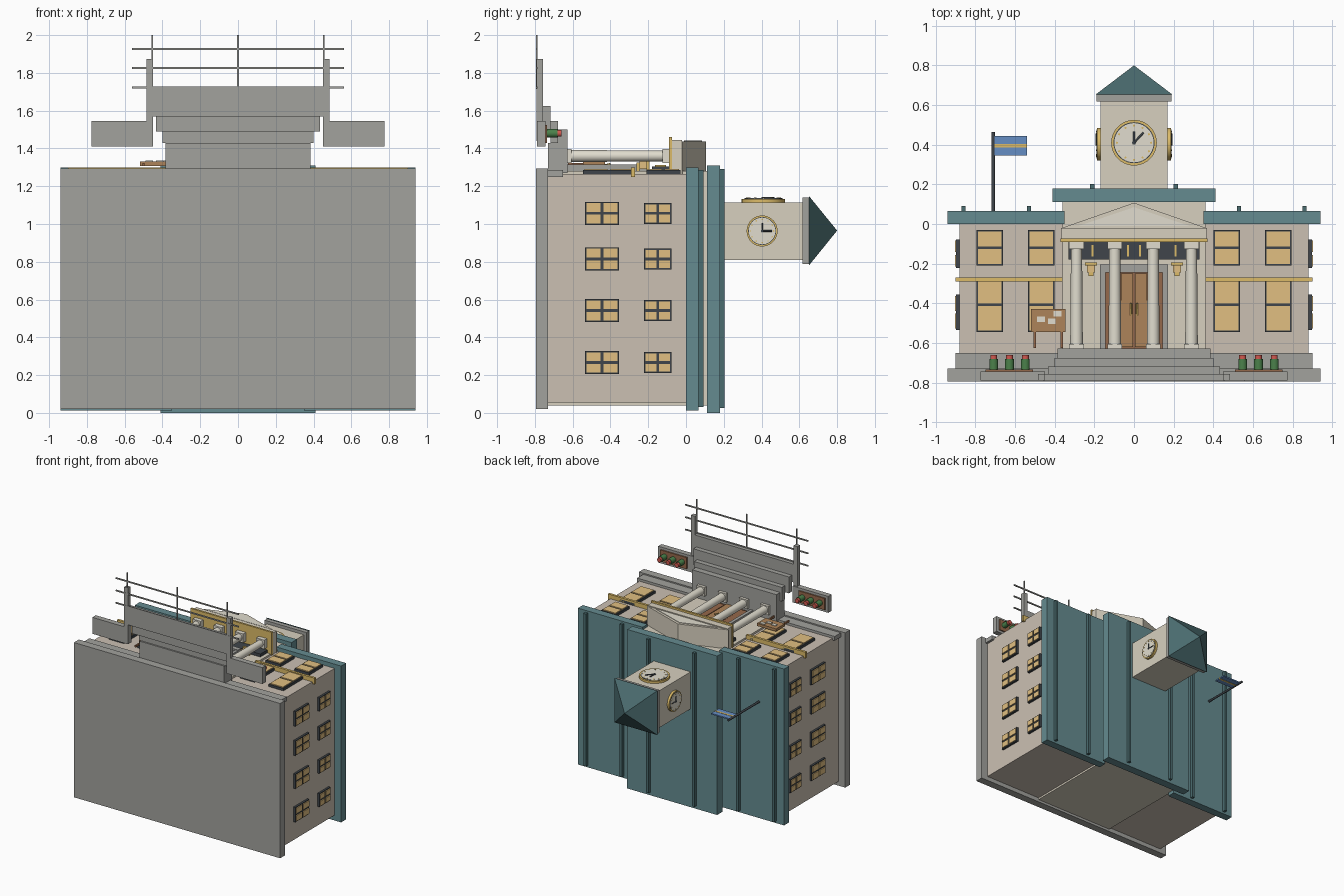
import bpy, bmesh, math
from mathutils import Matrix, Vector

if "Cube" in bpy.data.objects:
    bpy.data.objects.remove(bpy.data.objects["Cube"])

def mat(name, r, g, b):
    m = bpy.data.materials.new(name)
    m.diffuse_color = (r, g, b, 1)
    m.use_nodes = True
    m.node_tree.nodes["Principled BSDF"].inputs["Base Color"].default_value = m.diffuse_color
    return m

WALL = mat("wall", .60, .53, .45)
CREAM = mat("cream", .68, .63, .52)
STONE = mat("stone", .36, .36, .34)
TEAL = mat("teal", .13, .26, .28)
DARKTEAL = mat("dark_teal", .07, .15, .16)
GOLD = mat("gold", .72, .50, .14)
GLASS = mat("glass", .75, .52, .22)
DARK = mat("dark", .05, .06, .07)
BROWN = mat("brown", .30, .14, .07)
TAN = mat("tan", .42, .23, .10)
GREEN = mat("green", .07, .22, .07)
RED = mat("red", .65, .10, .08)
BLUE = mat("blue", .13, .27, .55)
PALE = mat("pale", .75, .72, .62)

def finish(name, bm, m):
    bmesh.ops.recalc_face_normals(bm, faces=bm.faces)
    me = bpy.data.meshes.new(name)
    bm.to_mesh(me)
    bm.free()
    me.materials.append(m)
    ob = bpy.data.objects.new(name, me)
    bpy.context.collection.objects.link(ob)
    return ob

def box(name, x, y, z, m, mirror=False, rot=None):
    bm = bmesh.new()
    for s in ((1, -1) if mirror else (1,)):
        c = Vector((s * (x[0] + x[1]) / 2, sum(y) / 2, sum(z) / 2))
        size = (x[1] - x[0], y[1] - y[0], z[1] - z[0])
        M = Matrix.Translation(c) @ (rot or Matrix()) @ Matrix.Diagonal((*size, 1))
        bmesh.ops.create_cube(bm, size=1, matrix=M)
    return finish(name, bm, m)

def cyl(name, a, b, r, m, r2=None, seg=32):
    a, b = Vector(a), Vector(b)
    d = b - a
    M = Matrix.Translation((a + b) / 2) @ d.to_track_quat('Z', 'Y').to_matrix().to_4x4()
    bm = bmesh.new()
    bmesh.ops.create_cone(bm, cap_ends=True, segments=seg, radius1=r,
                          radius2=r if r2 is None else r2, depth=d.length, matrix=M)
    for f in bm.faces:
        f.smooth = len(f.verts) == 4
    for e in bm.edges:
        e.smooth = all(len(f.verts) == 4 for f in e.link_faces)
    return finish(name, bm, m)

def hull(name, pts, m):
    bm = bmesh.new()
    bmesh.ops.convex_hull(bm, input=[bm.verts.new(p) for p in pts])
    return finish(name, bm, m)

# Building body; the whole building lies on its back, so its height runs along y
box("foundation_slab", (-.94, .94), (-.794, -.73), (.02, 1.295), STONE)
box("wing_walls", (.3, .88), (-.73, .005), (.055, 1.265), WALL, True)
box("centre_wall", (-.36, .36), (-.73, .112), (.04, 1.28), CREAM)
box("base_course", (.36, .90), (-.73, -.65), (1.25, 1.285), STONE, True)
box("string_course", (.36, .90), (-.29, -.27), (1.25, 1.30), GOLD, True)

# Roofs and their seams
box("wing_roof", (.35, .94), (0, .065), (.012, 1.30), TEAL, True)
box("centre_roof", (-.41, .41), (.11, .18), (0, 1.31), TEAL)
for x in (.53, .86):
    box("wing_roof_seam", (x - .011, x + .011), (.06, .092), (.03, 1.285), DARKTEAL, True)
box("centre_roof_seam", (.199, .221), (.175, .203), (.025, 1.29), DARKTEAL, True)

# Front windows
def front_window(x0, x1, y0, y1):
    box("front_window_frame", (x0, x1), (y0, y1), (1.25, 1.285), DARK, True)
    mid, t = (y0 + y1) / 2, .009
    for a, b in ((y0, mid), (mid, y1)):
        box("front_window_pane", (x0 + t, x1 - t), (a + t * .8, b - t * .8), (1.27, 1.292), GLASS, True)

for x0, x1 in ((.40, .535), (.66, .795)):
    front_window(x0, x1, -.545, -.27)
    front_window(x0, x1, -.21, -.03)

# Side windows, four rows of two
for zc in (1.056, .815, .542, .267):
    for y0, y1, h in ((-.535, -.355, .061), (-.222, -.077, .055)):
        box("side_window_frame", (.87, .897), (y0, y1), (zc - h, zc + h), DARK, True)
        ym, t = (y0 + y1) / 2, .007
        for a, b in ((y0, ym), (ym, y1)):
            for c, d in ((zc - h, zc), (zc, zc + h)):
                box("side_window_pane", (.88, .904), (a + t, b - t), (c + t, d - t), GLASS, True)

# Portico: columns, entablature, pediment
for x in (-.29, -.097, .097, .29):
    cyl("column", (x, -.61, 1.36), (x, -.12, 1.36), .032, PALE, .028)
    box("column_base", (x - .037, x + .037), (-.63, -.605), (1.323, 1.397), PALE)
    box("column_capital", (x - .037, x + .037), (-.125, -.085), (1.323, 1.397), PALE)
box("entablature", (-.365, .365), (-.085, -.02), (1.27, 1.445), CREAM)
box("entablature_trim", (-.37, .37), (-.09, -.074), (1.27, 1.46), GOLD)
hull("pediment", [(x, y, z) for z in (1.26, 1.437) for x, y in ((-.37, -.022), (.37, -.022), (0, .107))], CREAM)
hull("pediment_panel", [(x, y, z) for z in (1.43, 1.441) for x, y in ((-.28, -.01), (.28, -.01), (0, .085))], PALE)
box("transom", (-.33, .33), (-.18, -.088), (1.26, 1.305), DARK)
for x in (.03, .21):
    box("transom_bar", (x - .005, x + .005), (-.165, -.105), (1.29, 1.312), GOLD, True)

# Entrance doors and lanterns
box("door_surround", (.145, .172), (-.63, -.21), (1.26, 1.315), STONE, True)
box("door_lintel", (-.172, .172), (-.245, -.205), (1.26, 1.32), STONE)
box("door_back", (-.146, .146), (-.63, -.24), (1.26, 1.295), BROWN)
box("door_leaf", (.006, .065), (-.62, -.25), (1.28, 1.307), TAN, True)
box("door_side_panel", (.075, .135), (-.61, -.26), (1.28, 1.302), BROWN, True)
for s in (-1, 1):
    cyl("door_handle", (s * .016, -.46, 1.305), (s * .016, -.40, 1.318), .005, GOLD, seg=8)
box("lantern_cap", (.187, .247), (-.21, -.193), (1.26, 1.34), GOLD, True)
box("lantern_glass", (.197, .237), (-.245, -.21), (1.29, 1.33), GLASS, True)
box("lantern_foot", (.205, .229), (-.262, -.245), (1.27, 1.325), GOLD, True)

# Steps, side cheeks and paving joints
box("landing", (-.385, .385), (-.73, -.628), (1.27, 1.43), STONE)
box("step_top", (-.385, .385), (-.677, -.628), (1.27, 1.50), STONE)
box("step_upper", (-.40, .40), (-.718, -.677), (1.43, 1.545), STONE)
box("step_lower", (-.435, .435), (-.757, -.718), (1.49, 1.625), STONE)
box("step_bottom", (-.485, .485), (-.79, -.757), (1.57, 1.72), STONE)
box("path_kerb", (.45, .485), (-.792, -.757), (1.44, 1.873), STONE, True)
for z in (1.723, 1.825, 1.927):
    box("paving_joint_across", (-.56, .56), (-.795, -.786), (z - .005, z + .005), STONE)
for x in (-.455, 0, .455):
    box("paving_joint_along", (x - .004, x + .004), (-.795, -.786), (1.715, 2.0), STONE)

# Flower beds
box("flower_bed", (.45, .775), (-.79, -.745), (1.41, 1.545), STONE, True)
box("bed_soil", (.51, .75), (-.75, -.735), (1.43, 1.525), BROWN, True)
for s in (-1, 1):
    for x in (.548, .628, .708):
        cyl("plant", (s * x, -.74, 1.48), (s * x, -.68, 1.48), .023, GREEN, seg=10)
        cyl("flower", (s * x, -.685, 1.48), (s * x, -.66, 1.48), .018, RED, seg=10)

# Notice board with papers
box("notice_board", (-.52, -.345), (-.545, -.43), (1.308, 1.33), TAN)
for x in (-.50, -.365):
    box("notice_board_leg", (x - .006, x + .006), (-.625, -.54), (1.308, 1.323), BROWN)
for x, y in ((-.47, -.48), (-.415, -.49), (-.385, -.452)):
    box("paper", (x - .02, x + .02), (y - .014, y + .014), (1.325, 1.335), PALE)

# Clock tower
box("tower", (-.168, .168), (.17, .62), (.81, 1.115), CREAM)
box("tower_cornice", (-.19, .19), (.618, .655), (.787, 1.14), STONE)
hull("tower_spire", [(x, .652, z) for x in (-.195, .195) for z in (.782, 1.147)] + [(0, .80, .965)], DARKTEAL)

# Clocks: centre, outward axis, radius, hand directions
def clock(c, n, r, hands):
    c, n = Vector(c), Vector(n)
    up = Vector((0, 1, 0))
    side = up.cross(n)
    cyl("clock_rim", c - n * .01, c + n * .018, r, GOLD, seg=40)
    cyl("clock_edge", c, c + n * .02, r * .9, DARK, seg=40)
    cyl("clock_face", c, c + n * .022, r * .86, PALE, seg=40)
    for i in range(12):
        a = i * math.pi / 6
        p = c + (up * math.cos(a) + side * math.sin(a)) * r * .75
        cyl("hour_mark", p, p + n * .024, r * .05, GOLD, seg=6)
    for a, l in hands:
        d = up * math.cos(a) + side * math.sin(a)
        p = c + n * .023
        cyl("clock_hand", p, p + d * r * l, r * .05, DARK, seg=6)
    cyl("clock_hub", c, c + n * .027, r * .09, DARK, seg=10)

clock((0, .41, 1.115), (0, 0, 1), .115, ((0, .5), (.75, .62)))
for s in (-1, 1):
    clock((s * .168, .403, .963), (s, 0, 0), .082, ((0, .65), (s * -math.pi / 2, .5)))

# Flag
cyl("flag_pole", (-.71, .06, .97), (-.71, .465, .97), .009, DARK, seg=10)
box("flag", (-.705, -.54), (.345, .445), (.965, .975), BLUE)
box("flag_stripe", (-.705, -.539), (.387, .403), (.963, .977), GOLD)
